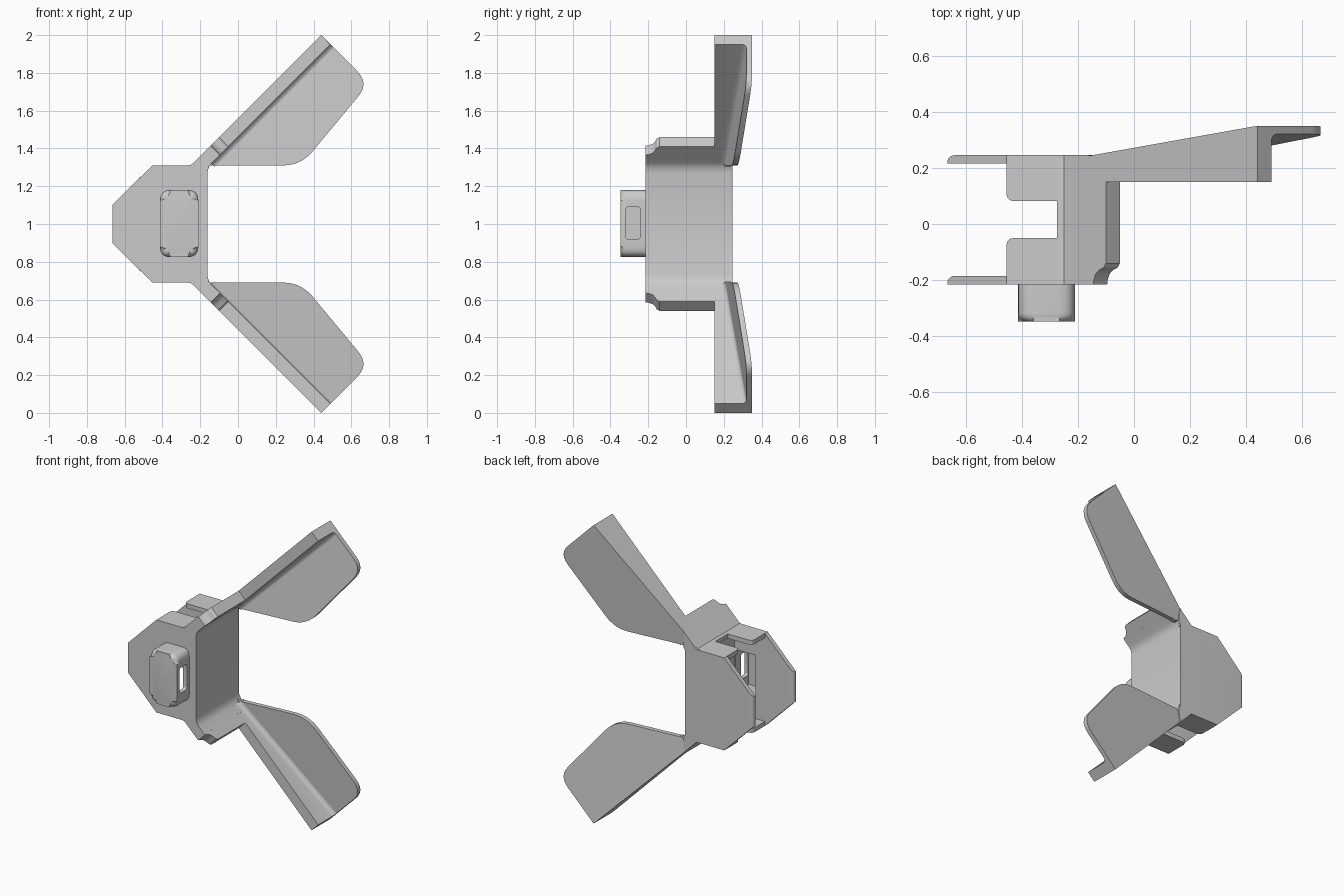
import bpy, bmesh, math
from mathutils import Vector

if "Cube" in bpy.data.objects:
    bpy.data.objects.remove(bpy.data.objects["Cube"])

grey = bpy.data.materials.new("plain_grey")
grey.diffuse_color = (0.6, 0.6, 0.6, 1)
grey.use_nodes = True
grey.node_tree.nodes["Principled BSDF"].inputs["Base Color"].default_value = grey.diffuse_color
R = math.sqrt(0.5)


def finish(name, bm, mirror=False):
    """Turn a bmesh into an object whose origin is on the z = 1 symmetry plane."""
    bmesh.ops.recalc_face_normals(bm, faces=bm.faces)
    bmesh.ops.translate(bm, verts=bm.verts, vec=(0, 0, -1))
    me = bpy.data.meshes.new(name)
    bm.to_mesh(me)
    bm.free()
    me.materials.append(grey)
    ob = bpy.data.objects.new(name, me)
    ob.location.z = 1
    bpy.context.collection.objects.link(ob)
    if mirror:
        m = ob.modifiers.new("mirror", "MIRROR")
        m.use_axis = (False, False, True)
        m.use_mirror_merge = False
    return ob


def loft(ring_a, ring_b):
    """Closed solid between two rings with the same number of points."""
    bm = bmesh.new()
    a = [bm.verts.new(p) for p in ring_a]
    b = [bm.verts.new(p) for p in ring_b]
    bm.faces.new(a)
    bm.faces.new(b)
    for i in range(len(a)):
        j = (i + 1) % len(a)
        bm.faces.new((a[i], a[j], b[j], b[i]))
    return bm


def prism(pts, y0, y1):
    return loft([(x, y0, z) for x, z in pts], [(x, y1, z) for x, z in pts])


def box(name, x, y, z, mirror=False):
    pts = [(x[0], z[0]), (x[1], z[0]), (x[1], z[1]), (x[0], z[1])]
    return finish(name, prism(pts, *y), mirror)


def sym(pts):
    """Complete an upper half profile with its reflection about z = 1."""
    return pts + [(x, 2 - z) for x, z in reversed(pts)]


def rounded(pts, radii, n=6):
    """Round the corners of a profile by the given tangent lengths."""
    out = []
    for i, (p, t) in enumerate(zip(pts, radii)):
        c = Vector(p)
        if t == 0:
            out.append(p)
            continue
        a = c + (Vector(pts[i - 1]) - c).normalized() * t
        b = c + (Vector(pts[(i + 1) % len(pts)]) - c).normalized() * t
        for k in range(n + 1):
            u = k / n
            q = a * (1 - u) ** 2 + c * (1.25 * u * (1 - u) * 1.6) + b * u ** 2
            out.append(tuple(q))
    return out


def diag(s, n, y):
    """Point on the 45 degree arm: s = x + z along it, n = depth inward."""
    return ((s - 1.56) / 2 + n * R, y, (s + 1.56) / 2 - n * R)


def back_y(s):
    """Rear face of the sloping arm."""
    return 0.235 + 0.115 * min(1, (s - 1.15) / 1.29)


# Front and rear plates, each with its left edge rounded on the +y side
def plate(name, outline, y0, y1):
    bm = prism(sym(outline), y0, y1)
    left = [e for e in bm.edges
            if all(v.co.x < -0.66 and abs(v.co.y - y1) < 1e-5 for v in e.verts)]
    bmesh.ops.bevel(bm, geom=left, offset=0.025, segments=5, profile=0.5, affect="EDGES")
    return finish(name, bm)


front = plate("front_plate", [(-0.665, 1.1), (-0.455, 1.31), (-0.25, 1.31), (-0.2, 1.26)],
              -0.215, -0.185)
plate("rear_plate", [(-0.665, 1.1), (-0.455, 1.31), (-0.25, 1.31), (-0.16, 1.40),
                     (-0.15, 1.31), (-0.165, 1.28)], 0.215, 0.245)

# Upright web with its flared ends
web = [(-0.23, 1.25), (-0.245, 1.275), (-0.275, 1.285), (-0.275, 1.31), (-0.25, 1.312),
       (-0.228, 1.332), (-0.15, 1.41), (-0.10, 1.36), (-0.14, 1.322), (-0.155, 1.303),
       (-0.162, 1.27)]
finish("web", prism(sym(web), -0.215, 0.235))

# Lips folded in from the plates, with rounded free corners
for name, ya, yb in (("front_lip", -0.215, -0.05), ("rear_lip", 0.245, 0.082)):
    lip = rounded([(-0.455, ya), (-0.455, yb), (-0.24, yb), (-0.24, ya)], [0, 0.03, 0, 0])
    finish(name, loft([(x, y, 1.28) for x, y in lip], [(x, y, 1.31) for x, y in lip]), True)

# Short flared tabs with a concave notch at the front corner
tab = [(1.24, -0.215), (1.27, -0.215), (1.275, -0.195), (1.29, -0.175), (1.315, -0.163),
       (1.345, -0.155), (1.36, -0.14), (1.36, 0.16), (1.24, 0.16)]
finish("flared_tab", loft([diag(s, 0, y) for s, y in tab],
                          [diag(s, 0.07, y) for s, y in tab]), True)


# Arm flange with an inner fillet
def section(s):
    yb = back_y(s)
    pts = [(0, 0.15), (0.07, 0.15), (0.07, yb - 0.055), (0.073, yb - 0.043),
           (0.081, yb - 0.034), (0.094, yb - 0.03), (0.094, yb), (0, yb)]
    return [diag(s, n, y) for n, y in pts]


finish("arm_flange", loft(section(1.18), section(2.44)), True)

# Sloping fin along each arm
fin = rounded([(-0.15, 1.31), (0.333, 1.31), (0.695, 1.745), (0.44, 2.0), (-0.17, 1.39)],
              [0, 0.095, 0.09, 0, 0])
finish("arm_fin", loft([(x, back_y(x + z) - 0.03, z) for x, z in fin],
                       [(x, back_y(x + z), z) for x, z in fin]), True)

# Hollow clip housing on the front
shape = rounded([(-0.413, 0.825), (-0.21, 0.825), (-0.21, 1.18), (-0.413, 1.18)], [0.055] * 4)
bm = prism(shape, -0.348, -0.186)
rim = [e for e in bm.edges if all(v.co.y < -0.34 for v in e.verts)]
bmesh.ops.bevel(bm, geom=rim, offset=0.03, segments=5, profile=0.5, affect="EDGES")
clip = finish("clip_housing", bm)

# Cutters: cavity open to the inside, and side slot
cavity = box("cavity_cutter", (-0.385, -0.238), (-0.32, -0.15), (0.86, 1.145))
slot_shape = rounded([(-0.318, 0.92), (-0.242, 0.92), (-0.242, 1.09), (-0.318, 1.09)], [0.015] * 4)
slot = finish("slot_cutter", loft([(-0.3, y, z) for y, z in slot_shape],
                                  [(-0.18, y, z) for y, z in slot_shape]))
cutters = (cavity, slot)
for ob, tools in ((clip, cutters), (front, (cavity,))):
    for tool in tools:
        m = ob.modifiers.new("cut", "BOOLEAN")
        m.operation = "DIFFERENCE"
        m.solver = "EXACT"
        m.object = tool

# Apply modifiers, then smooth the rounded parts
bpy.context.view_layer.update()
deps = bpy.context.evaluated_depsgraph_get()
parts = [o for o in bpy.context.collection.objects if o not in cutters]
baked = [(o, bpy.data.meshes.new_from_object(o.evaluated_get(deps))) for o in parts]
for o, me in baked:
    o.modifiers.clear()
    o.data = me
for c in cutters:
    c.hide_render = True
    c.hide_set(True)
for o in parts:
    o.select_set(True)
bpy.context.view_layer.objects.active = parts[0]
bpy.ops.object.shade_smooth_by_angle(angle=math.radians(32))
